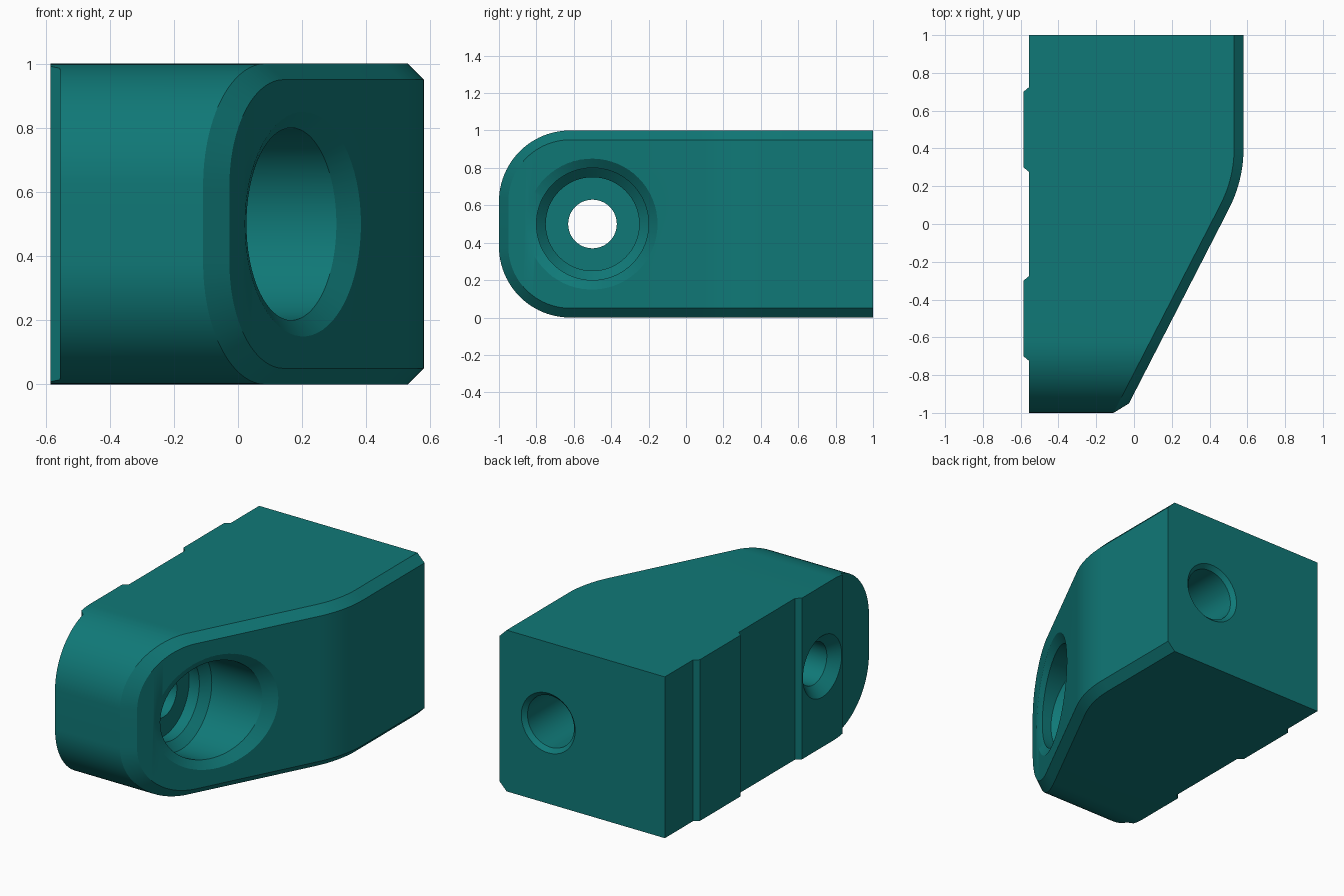
import bpy, bmesh, math

if "Cube" in bpy.data.objects:
    bpy.data.objects.remove(bpy.data.objects["Cube"])

PHI, R = math.radians(27.2), 0.70      # slope of the slanted side, blend radius
NOSE_Y, NOSE_R, BEV = -0.62, 0.38, 0.05

teal = bpy.data.materials.new("teal")
teal.diffuse_color = (0.005, 0.19, 0.185, 1)
teal.use_nodes = True
teal.node_tree.nodes["Principled BSDF"].inputs["Base Color"].default_value = teal.diffuse_color


def side_x(y, off=0.0):
    """Slanted side: straight slope, blend arc, straight back; off moves it inward."""
    r, cx, cy = R - off, 0.58 - R, 0.4
    if y >= cy:
        return cx + r
    ty = cy - r * math.sin(PHI)
    if y >= ty:
        return cx + math.sqrt(r * r - (y - cy) ** 2)
    return cx + r * math.cos(PHI) + math.tan(PHI) * (y - ty)


def pad_x(y):
    """Flat side with two raised pads."""
    t = (0.225 - abs(abs(y) - 0.5)) / 0.025
    return -0.555 - 0.03 * min(1, max(0, t))


def make_object(name, bm):
    bmesh.ops.recalc_face_normals(bm, faces=bm.faces)
    me = bpy.data.meshes.new(name)
    bm.to_mesh(me)
    bm.free()
    me.materials.append(teal)
    ob = bpy.data.objects.new(name, me)
    bpy.context.collection.objects.link(ob)
    return ob


# Clamp body: six-point sections swept from the round nose to the back
def build_body():
    ys = {round(NOSE_Y - NOSE_R * math.cos(math.pi / 2 * i / 24), 5) for i in range(25)}
    ys |= {round(0.4 - R * math.sin(PHI * i / 12), 5) for i in range(13)}
    ys |= {s * (0.5 + d) for s in (-1, 1) for d in (-0.225, -0.2, 0.2, 0.225)}
    ys.add(1.0)
    bm = bmesh.new()
    rings = []
    for y in sorted(ys):
        d = min(0, y - NOSE_Y)
        arc = math.sqrt(max(0, NOSE_R ** 2 - d * d))
        k = (NOSE_R - BEV) / NOSE_R
        h, hi = 0.5 - NOSE_R + arc, 0.5 - NOSE_R + arc * k
        yi = y - d + d * k
        half = [(pad_x(y), y, h), (side_x(y, BEV), y, h), (side_x(yi), yi, hi)]
        pts = [(a, b, 0.5 + c) for a, b, c in half]
        pts += [(a, b, 0.5 - c) for a, b, c in reversed(half)]
        rings.append([bm.verts.new(p) for p in pts])
    for a, b in zip(rings, rings[1:]):
        for i in range(6):
            j = (i + 1) % 6
            bm.faces.new((a[i], a[j], b[j], b[i]))
    f = rings[0]
    bm.faces.new((f[0], f[1], f[4], f[5]))
    bm.faces.new((f[1], f[2], f[3], f[4]))
    bm.faces.new(rings[-1])
    return make_object("clamp_body", bm)


# Turned cutter: list of (radius, position function of cos angle) along x or y
def lathe_cutter(name, profile, place, n=64):
    bm = bmesh.new()
    rings = []
    for r, pos in profile:
        ring = []
        for i in range(n):
            a = 2 * math.pi * i / n
            u, v = r * math.cos(a), r * math.sin(a)
            t = pos(u) if callable(pos) else pos
            ring.append(bm.verts.new(place(t, u, v)))
        rings.append(ring)
    for p, q in zip(rings, rings[1:]):
        for i in range(n):
            j = (i + 1) % n
            bm.faces.new((p[i], p[j], q[j], q[i]))
    bm.faces.new(rings[0])
    bm.faces.new(rings[-1])
    ob = make_object(name, bm)
    ob.hide_render = True
    return ob


def along_x(t, u, v):
    return (t, -0.5 + u, 0.5 + v)


def along_y(t, u, v):
    return (0.245 + u, t, 0.5 + v)


def slope(u):
    return side_x(-0.5) + math.tan(PHI) * u


def lip(u):
    return 0.038 + 0.014 * u / 0.3


body = build_body()
cutters = [
    # Stepped bolt hole with a bevelled mouth on the slanted side
    lathe_cutter("bolt_hole_cutter", [
        (0.40, lambda u: slope(u) + lip(u)),
        (0.30, lambda u: slope(u) - lip(u)),
        (0.30, -0.04), (0.25, -0.09), (0.25, -0.16),
        (0.13, -0.16), (0.13, -0.525), (0.23, -0.625)], along_x),
    # Blind hole in the back
    lathe_cutter("back_hole_cutter", [
        (0.21, 1.025), (0.16, 0.975), (0.16, 0.25), (0.01, 0.16)], along_y),
]

bpy.context.view_layer.objects.active = body
body.select_set(True)
for c in cutters:
    m = body.modifiers.new(c.name, 'BOOLEAN')
    m.operation, m.solver, m.object = 'DIFFERENCE', 'EXACT', c
    bpy.ops.object.modifier_apply(modifier=m.name)
for c in cutters:
    bpy.data.objects.remove(c)
bpy.ops.object.shade_smooth_by_angle(angle=math.radians(25))
